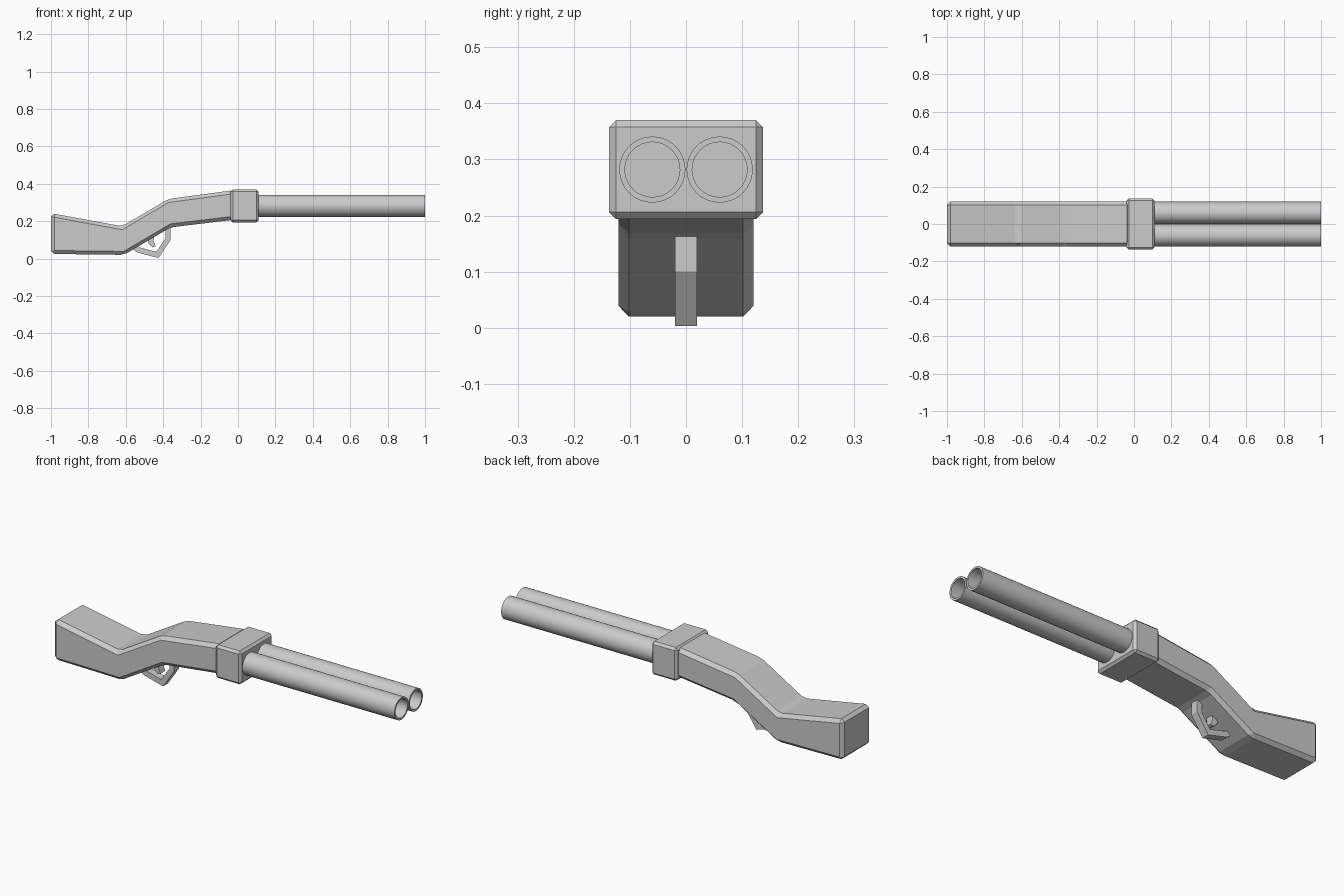
import bpy, bmesh, math
from mathutils import Vector

if "Cube" in bpy.data.objects:
    bpy.data.objects.remove(bpy.data.objects["Cube"])


def finish(name, bm, bevel=0.0):
    bmesh.ops.recalc_face_normals(bm, faces=bm.faces)
    me = bpy.data.meshes.new(name)
    bm.to_mesh(me)
    bm.free()
    ob = bpy.data.objects.new(name, me)
    bpy.context.collection.objects.link(ob)
    if bevel:
        mod = ob.modifiers.new("bevel", "BEVEL")
        mod.width = bevel
        mod.segments = 1
        mod.limit_method = 'ANGLE'
        mod.angle_limit = math.radians(20)
    return ob


def strip(name, upper, lower, half, bevel=0.0):
    """Solid of width 2*half in y between two side-view (x, z) polylines."""
    bm = bmesh.new()
    rings = [[bm.verts.new((x, y, z)) for (x, z), y in
              ((u, -half), (u, half), (l, half), (l, -half))]
             for u, l in zip(upper, lower)]
    for a, b in zip(rings, rings[1:]):
        for i in range(4):
            j = (i + 1) % 4
            bm.faces.new((a[i], a[j], b[j], b[i]))
    bm.faces.new(rings[0])
    bm.faces.new(rings[-1])
    return finish(name, bm, bevel)


def tube(name, y, z, x0, x1, r_out, r_in, n=32):
    """Open-muzzle barrel along x, closed deep inside the block."""
    bm = bmesh.new()
    rings = []
    for x, r in ((x0, r_out), (x1, r_out), (x1, r_in), (x0 + 0.02, r_in)):
        rings.append([bm.verts.new((x, y + r * math.cos(2 * math.pi * i / n),
                                    z + r * math.sin(2 * math.pi * i / n))) for i in range(n)])
    for a, b in zip(rings, rings[1:]):
        for i in range(n):
            j = (i + 1) % n
            bm.faces.new((a[i], a[j], b[j], b[i]))
    bm.faces.new(rings[0])
    bm.faces.new(rings[-1])
    ob = finish(name, bm)
    bpy.ops.object.select_all(action='DESELECT')
    ob.select_set(True)
    bpy.context.view_layer.objects.active = ob
    bpy.ops.object.shade_smooth_by_angle(angle=math.radians(30))
    return ob


# wooden stock
strip("stock",
      [(-1.0, 0.243), (-0.62, 0.173), (-0.372, 0.319), (-0.02, 0.366)],
      [(-1.0, 0.025), (-0.61, 0.02), (-0.36, 0.167), (-0.02, 0.208)],
      0.12, 0.018)

# receiver block
strip("receiver_block", [(-0.04, 0.37), (0.11, 0.37)],
      [(-0.04, 0.194), (0.11, 0.194)], 0.137, 0.012)

# twin barrels
for side, y in (("left", 0.06), ("right", -0.06)):
    tube("barrel_" + side, y, 0.282, 0.08, 1.0, 0.059, 0.049)

# trigger guard
strip("trigger_guard",
      [(-0.36, 0.185), (-0.36, 0.10), (-0.425, 0.003), (-0.54, 0.033), (-0.60, 0.085)],
      [(-0.388, 0.185), (-0.388, 0.107), (-0.437, 0.036), (-0.527, 0.06), (-0.57, 0.10)],
      0.02)

# curved trigger
strip("trigger",
      [(-0.43, 0.15), (-0.447, 0.12), (-0.452, 0.095), (-0.44, 0.066)],
      [(-0.49, 0.13), (-0.485, 0.10), (-0.475, 0.075), (-0.455, 0.06)],
      0.02)
